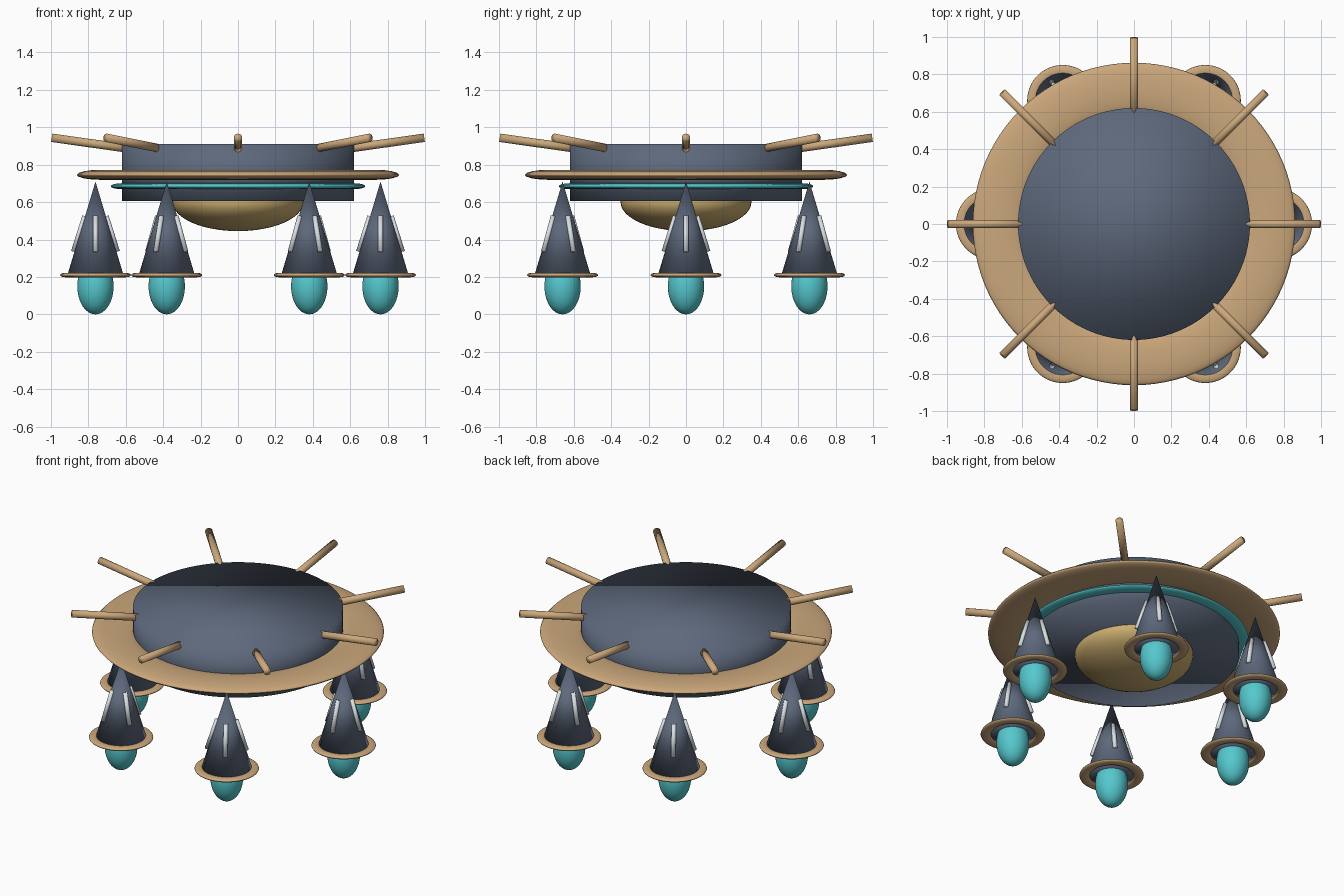
import bpy
from math import pi, cos, sin, atan
from mathutils import Matrix, Vector

cube = bpy.data.objects.get("Cube")
if cube:
    bpy.data.objects.remove(cube, do_unlink=True)


def material(name, rgb):
    m = bpy.data.materials.new(name)
    m.use_nodes = True
    m.diffuse_color = (*rgb, 1)
    m.node_tree.nodes["Principled BSDF"].inputs["Base Color"].default_value = (*rgb, 1)
    return m


SLATE = material("slate hull", (0.11, 0.14, 0.2))
TAN = material("tan metal", (0.6, 0.39, 0.2))
GOLD = material("gold dome", (0.6, 0.42, 0.16))
CYAN = material("cyan glow", (0.09, 0.58, 0.62))
SILVER = material("pale silver", (0.7, 0.74, 0.77))


def finish(name, mat):
    ob = bpy.context.object
    ob.name = ob.data.name = name
    ob.data.materials.append(mat)
    bpy.ops.object.shade_smooth()
    return ob


def cylinder(name, mat, radius, depth, loc, sides):
    bpy.ops.mesh.primitive_cylinder_add(vertices=sides, radius=radius, depth=depth, location=loc)
    return finish(name, mat)


def flat_ring(name, mat, major, minor, half_height, loc):
    bpy.ops.mesh.primitive_torus_add(major_radius=major, minor_radius=minor,
                                     major_segments=96, minor_segments=16, location=loc)
    bpy.context.object.scale.z = half_height / minor
    return finish(name, mat)


def ellipsoid(name, mat, radius, half_height, loc):
    bpy.ops.mesh.primitive_uv_sphere_add(segments=48, ring_count=24, radius=radius, location=loc)
    bpy.context.object.scale.z = half_height / radius
    return finish(name, mat)


def rod(name, mat, radius, start, end, sides=16):
    a, b = Vector(start), Vector(end)
    ob = cylinder(name, mat, radius, (b - a).length, (a + b) / 2, sides)
    ob.rotation_euler = (b - a).to_track_quat('Z', 'Y').to_euler()
    return ob


def polar(r, angle, z):
    return Vector((r * cos(angle), r * sin(angle), z))


# Central hull, rings and belly dome
cylinder("hull_drum", SLATE, 0.62, 0.305, (0, 0, 0.7575), 96)
flat_ring("outer_rim", TAN, 0.73, 0.132, 0.027, (0, 0, 0.746))
flat_ring("glow_ring", CYAN, 0.62, 0.06, 0.016, (0, 0, 0.685))
ellipsoid("belly_dome", GOLD, 0.35, 0.155, (0, 0, 0.6))

# Eight spokes rising outward from the hull top
for i in range(8):
    a = i * pi / 4
    rod("spoke", TAN, 0.0225, polar(0.5, a, 0.874), polar(0.996, a, 0.944))

# Six hanging engine pods
for i in range(6):
    a = i * pi / 3
    pod = polar(0.762, a, 0)
    bpy.ops.mesh.primitive_cone_add(vertices=48, radius1=0.15, depth=0.5,
                                    location=pod + Vector((0, 0, 0.46)))
    finish("pod_cone", SLATE)
    flat_ring("pod_ring", TAN, 0.16, 0.03, 0.012, pod + Vector((0, 0, 0.21)))
    ellipsoid("pod_bulb", CYAN, 0.097, 0.15, pod + Vector((0, 0, 0.15)))
    # Four slanted strips lying on each cone
    for k in range(4):
        b = a + k * pi / 2
        rod("pod_strip", SILVER, 0.014, pod + polar(0.117, b, 0.335), pod + polar(0.057, b, 0.525), 12)
